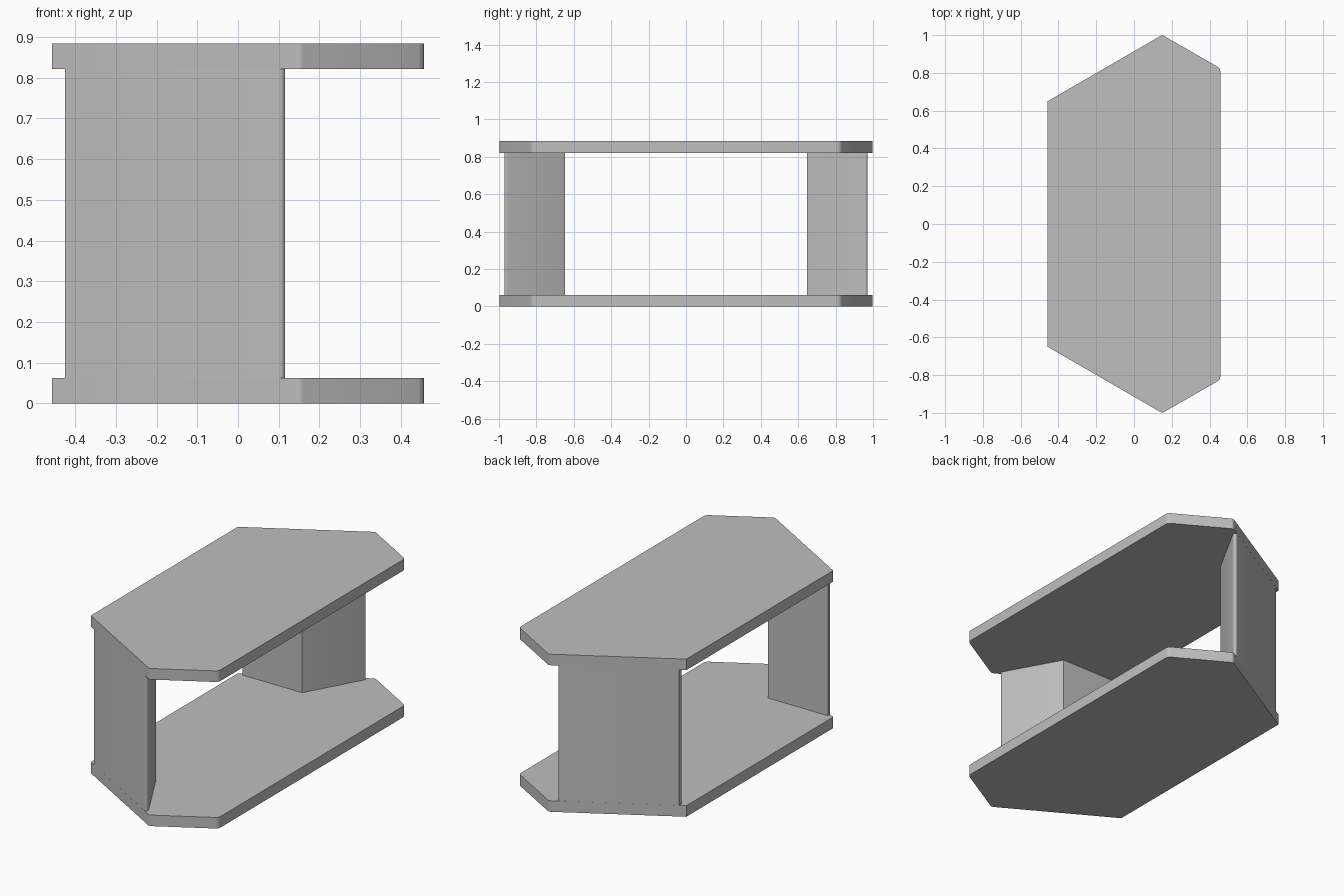
import bpy
import math
from mathutils import Vector

if "Cube" in bpy.data.objects:
    bpy.data.objects.remove(bpy.data.objects["Cube"], do_unlink=True)

HEIGHT = 0.883
THICK = 0.062
SLOPE = math.tan(math.radians(30))

grey = bpy.data.materials.new("plain_grey")
grey.use_nodes = True
colour = (0.52, 0.52, 0.52, 1)
grey.diffuse_color = colour
grey.node_tree.nodes["Principled BSDF"].inputs["Base Color"].default_value = colour


def round_corners(corners, steps=5):
    """Outline from (x, y, radius) corners, with arcs where radius > 0."""
    outline = []
    for i, (x, y, radius) in enumerate(corners):
        here = Vector((x, y))
        if radius == 0:
            outline.append(here)
            continue
        to_prev = (Vector(corners[i - 1][:2]) - here).normalized()
        to_next = (Vector(corners[(i + 1) % len(corners)][:2]) - here).normalized()
        half = to_prev.angle(to_next) / 2
        centre = here + (to_prev + to_next).normalized() * radius / math.sin(half)
        reach = radius / math.tan(half)
        start = here + to_prev * reach - centre
        end = here + to_next * reach - centre
        sweep = start.angle_signed(end)
        for s in range(steps + 1):
            a = -sweep * s / steps
            outline.append(centre + Vector((start.x * math.cos(a) - start.y * math.sin(a),
                                            start.x * math.sin(a) + start.y * math.cos(a))))
    return outline


def prism(name, corners, low, high):
    """Extrude an anticlockwise outline from low to high."""
    outline = round_corners(corners)
    n = len(outline)
    verts = [(p.x, p.y, z) for z in (low, high) for p in outline]
    faces = [tuple(reversed(range(n))), tuple(range(n, 2 * n))]
    faces += [(i, (i + 1) % n, (i + 1) % n + n, i + n) for i in range(n)]
    mesh = bpy.data.meshes.new(name)
    mesh.from_pydata(verts, [], faces)
    mesh.materials.append(grey)
    obj = bpy.data.objects.new(name, mesh)
    bpy.context.collection.objects.link(obj)
    bpy.ops.object.select_all(action='DESELECT')
    obj.select_set(True)
    bpy.context.view_layer.objects.active = obj
    bpy.ops.object.shade_smooth_by_angle(angle=math.radians(25))
    return obj


def mirrored(corners):
    return [(x, -y, r) for x, y, r in reversed(corners)]


# Six-sided plates, softened on the open side
half_plate = [(0.457, 0.824, 0.03), (0.15, 1.001, 0.02), (-0.457, 0.65, 0)]
plate = half_plate + mirrored(half_plate)
prism("bottom_plate", plate, 0, THICK)
prism("top_plate", plate, HEIGHT - THICK, HEIGHT)

# Wedge walls, flush with the slanted plate edges
left, tip, inner = -0.425, 0.135, 0.648


def edge_y(x):
    return 0.65 + (x + 0.457) * SLOPE


wall = [(left, inner, 0), (-0.056, inner, 0),
        (tip, edge_y(tip), 0.012), (left, edge_y(left), 0)]
prism("back_wall", wall, THICK, HEIGHT - THICK)
prism("front_wall", mirrored(wall), THICK, HEIGHT - THICK)
